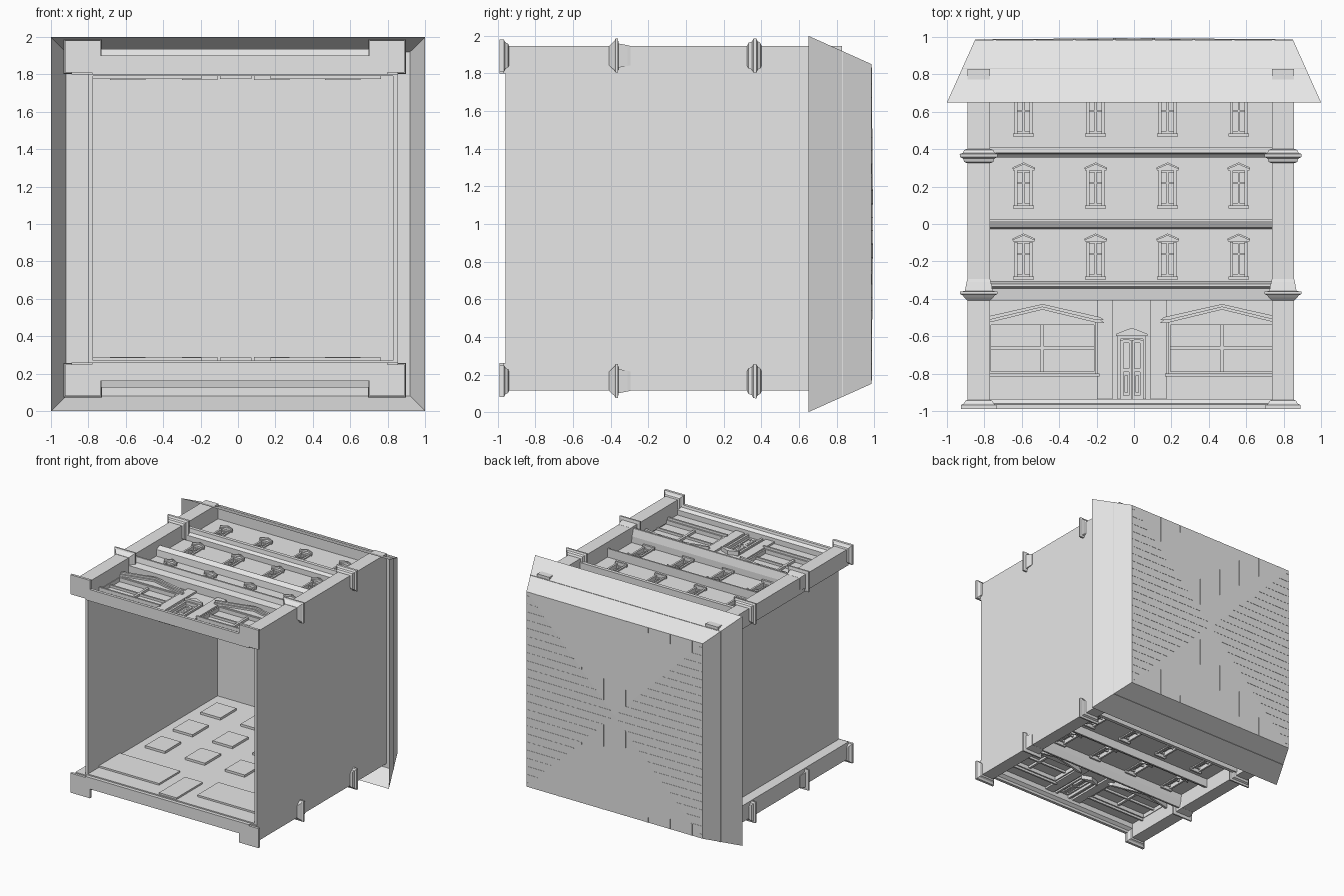
import bpy, bmesh, math
from mathutils import Vector

if "Cube" in bpy.data.objects:
    bpy.data.objects.remove(bpy.data.objects["Cube"])

MID_Z = 1.03          # front and rear facades mirror about this height
stone = bpy.data.materials.new("light_grey_stone")
stone.diffuse_color = (0.8, 0.8, 0.8, 1)
stone.use_nodes = True
stone.node_tree.nodes["Principled BSDF"].inputs["Base Color"].default_value = stone.diffuse_color


def prism(bm, poly, axis, a, b):
    """Extrude a 2D polygon along an axis: 'z' takes (x, y), 'x' takes (y, z)."""
    def pt(p, t):
        return (p[0], p[1], t) if axis == 'z' else (t, p[0], p[1])
    lo = [bm.verts.new(pt(p, a)) for p in poly]
    hi = [bm.verts.new(pt(p, b)) for p in poly]
    n = len(poly)
    bm.faces.new(lo[::-1])
    bm.faces.new(hi)
    for i in range(n):
        bm.faces.new((lo[i], lo[(i + 1) % n], hi[(i + 1) % n], hi[i]))


def box(bm, x0, x1, y0, y1, z0, z1):
    prism(bm, [(x0, y0), (x1, y0), (x1, y1), (x0, y1)], 'z', z0, z1)


def loft(bm, rect, steps):
    """Stack of rectangular rings along y; steps are (y, outward offset)."""
    x0, x1, z0, z1 = rect
    rings = []
    for y, o in steps:
        rings.append([bm.verts.new(p) for p in (
            (x0 - o, y, z0 - o), (x1 + o, y, z0 - o),
            (x1 + o, y, z1 + o), (x0 - o, y, z1 + o))])
    for r, s in zip(rings, rings[1:]):
        for i in range(4):
            j = (i + 1) % 4
            bm.faces.new((r[i], r[j], s[j], s[i]))
    bm.faces.new(rings[0])
    bm.faces.new(rings[-1][::-1])


def finish(name, bm, mirror=True, recalc=True):
    if recalc:
        bmesh.ops.recalc_face_normals(bm, faces=bm.faces[:])
    if mirror:
        geo = bmesh.ops.duplicate(bm, geom=bm.verts[:] + bm.edges[:] + bm.faces[:])["geom"]
        for v in geo:
            if isinstance(v, bmesh.types.BMVert):
                v.co.z = 2 * MID_Z - v.co.z
        bmesh.ops.reverse_faces(bm, faces=[f for f in geo if isinstance(f, bmesh.types.BMFace)])
    me = bpy.data.meshes.new(name)
    bm.to_mesh(me)
    bm.free()
    me.materials.append(stone)
    ob = bpy.data.objects.new(name, me)
    bpy.context.collection.objects.link(ob)
    return ob


WIN_X = (-0.59, -0.205, 0.18, 0.56)
WIN_Y = (-0.28, 0.10, 0.485)           # bottoms of the window openings
SHOP_X = (-0.49, 0.47)
DOOR_X = -0.012

# facade walls with real openings
holes = [(x - 0.045, x + 0.045, y, y + 0.185) for x in WIN_X for y in WIN_Y]
holes += [(x - 0.285, x + 0.285, -0.80, -0.53) for x in SHOP_X]
holes.append((DOOR_X - 0.075, DOOR_X + 0.075, -0.94, -0.60))
xs = sorted({-0.80, 0.855} | {round(h[i], 4) for h in holes for i in (0, 1)})
ys = sorted({-0.96, 0.83} | {round(h[i], 4) for h in holes for i in (2, 3)})
bm = bmesh.new()
for y0, y1 in zip(ys, ys[1:]):
    cy, start = (y0 + y1) / 2, None
    for x0, x1 in zip(xs, xs[1:]):
        cx = (x0 + x1) / 2
        solid = not any(h[0] < cx < h[1] and h[2] < cy < h[3] for h in holes)
        if solid and start is None:
            start = x0
        if start is not None and not solid:
            box(bm, start, x0, y0, y1, 1.79, 1.815)
            start = None
    if start is not None:
        box(bm, start, xs[-1], y0, y1, 1.79, 1.815)
finish("facade_wall", bm)

# upper windows: pane, frame bars, sill, gabled hood
panes, frames, trims = bmesh.new(), bmesh.new(), bmesh.new()
for x in WIN_X:
    for y in WIN_Y:
        box(panes, x - 0.095, x + 0.095, y - 0.02, y + 0.20, 1.77, 1.79)
        for s in (-1, 1):
            cx = x + s * 0.04
            box(frames, cx - 0.008, cx + 0.008, y, y + 0.185, 1.79, 1.825)
        box(frames, x - 0.005, x + 0.005, y, y + 0.185, 1.79, 1.806)
        for yy, h in ((y, 0.012), (y + 0.115, 0.01), (y + 0.175, 0.012)):
            box(frames, x - 0.04, x + 0.04, yy, yy + h, 1.79, 1.81)
        box(trims, x - 0.056, x + 0.056, y - 0.016, y, 1.80, 1.84)
        prism(trims, [(x - 0.058, y + 0.187), (x + 0.058, y + 0.187), (x + 0.058, y + 0.197),
                      (x, y + 0.226), (x - 0.058, y + 0.197)], 'z', 1.80, 1.83)
        prism(trims, [(x - 0.06, y + 0.192), (x, y + 0.218), (x + 0.06, y + 0.192),
                      (x + 0.06, y + 0.202), (x, y + 0.229), (x - 0.06, y + 0.202)], 'z', 1.83, 1.845)

# shop windows with wide gables
for x in SHOP_X:
    box(panes, x - 0.295, x + 0.295, -0.81, -0.52, 1.775, 1.79)
    box(frames, x - 0.01, x + 0.01, -0.80, -0.53, 1.79, 1.81)
    box(frames, x - 0.285, x + 0.285, -0.67, -0.655, 1.79, 1.81)
    for y0, y1 in ((-0.80, -0.788), (-0.54, -0.525)):
        box(frames, x - 0.285, x + 0.285, y0, y1, 1.79, 1.825)
    for s in (-1, 1):
        cx = x + s * 0.281
        box(frames, cx - 0.006, cx + 0.006, -0.80, -0.53, 1.79, 1.825)
    box(trims, x - 0.305, x + 0.305, -0.815, -0.80, 1.80, 1.845)
    prism(trims, [(x - 0.29, -0.525), (x + 0.29, -0.525), (x, -0.45)], 'z', 1.80, 1.83)
    for k, d in enumerate((0.0, 0.014)):
        prism(trims, [(x - 0.33, -0.528 + d), (x - 0.29, -0.528 + d), (x, -0.458 + d),
                      (x + 0.29, -0.528 + d), (x + 0.33, -0.528 + d),
                      (x + 0.31, -0.512 + d), (x, -0.442 + d), (x - 0.31, -0.512 + d)],
              'z', 1.81, 1.845 + 0.015 * k)

# door: two leaves with panels, surround and hood
door = bmesh.new()
box(door, DOOR_X - 0.085, DOOR_X + 0.085, -0.95, -0.59, 1.775, 1.79)
for s in (-1, 1):
    c = DOOR_X + s * 0.068
    box(door, c - 0.009, c + 0.009, -0.94, -0.60, 1.79, 1.83)
    for dx in (0.008, 0.052):
        c = DOOR_X + s * dx
        box(door, c - 0.007, c + 0.007, -0.94, -0.62, 1.79, 1.805)
    c = DOOR_X + s * 0.03
    box(door, c - 0.009, c + 0.009, -0.90, -0.81, 1.79, 1.80)
    for yy in (-0.935, -0.79, -0.635):
        box(door, c - 0.018, c + 0.018, yy, yy + 0.018, 1.79, 1.805)
box(door, DOOR_X - 0.07, DOOR_X + 0.07, -0.615, -0.60, 1.79, 1.83)
prism(door, [(DOOR_X - 0.085, -0.60), (DOOR_X + 0.085, -0.60), (DOOR_X + 0.085, -0.588),
             (DOOR_X, -0.555), (DOOR_X - 0.085, -0.588)], 'z', 1.80, 1.85)
finish("window_panes", panes)
finish("window_frames", frames)
finish("window_trim", trims)
finish("entrance_door", door)

# flat strips either side of the door
bm = bmesh.new()
for x0, x1 in ((-0.197, -0.115), (0.088, 0.175)):
    box(bm, x0, x1, -0.94, -0.41, 1.80, 1.832)
finish("door_piers", bm)

# horizontal cornices and plinth
bm = bmesh.new()
Z = 1.80
for prof in (
    [(-0.99, Z), (-0.99, 1.90), (-0.965, 1.90), (-0.96, 1.88), (-0.935, 1.86), (-0.935, Z)],
    [(-0.41, Z), (-0.41, 1.88), (-0.345, 1.89), (-0.335, 1.935), (-0.32, 1.935), (-0.305, 1.87), (-0.305, Z)],
    [(-0.028, Z), (-0.02, 1.87), (0.015, 1.89), (0.027, 1.89), (0.027, Z)],
    [(0.355, Z), (0.355, 1.86), (0.375, 1.88), (0.38, 1.915), (0.41, 1.915), (0.41, Z)],
):
    prism(bm, prof, 'x', -0.78, 0.80)
finish("cornices", bm)

# corner pilasters with base, middle and upper capitals
shafts, caps = bmesh.new(), bmesh.new()
for x0, x1 in ((-0.89, -0.77), (0.738, 0.855)):
    box(shafts, x0, x1, -0.97, 0.83, 1.80, 1.945)
    rect = (x0, x1, 1.845, 1.945)
    loft(caps, rect, [(-0.99, 0.035), (-0.968, 0.035), (-0.96, 0.02), (-0.945, 0.012), (-0.94, 0)])
    loft(caps, rect, [(-0.408, 0.002), (-0.392, 0.018), (-0.38, 0.028), (-0.375, 0.04),
                      (-0.362, 0.04), (-0.358, 0.014), (-0.31, 0.005), (-0.295, 0.001)])
    loft(caps, rect, [(0.325, 0.003), (0.332, 0.018), (0.35, 0.024), (0.358, 0.04),
                      (0.374, 0.042), (0.38, 0.026), (0.395, 0.018), (0.402, 0.002)])
finish("corner_pilasters", shafts)
finish("pilaster_capitals", caps)

# side walls and ceiling
for name, x0, x1 in (("left_wall", -0.80, -0.775), ("right_wall", 0.83, 0.855)):
    bm = bmesh.new()
    box(bm, x0, x1, -0.96, 0.83, 0.25, 1.81)
    finish(name, bm, mirror=False)
bm = bmesh.new()
box(bm, -0.92, 0.92, 0.825, 0.835, 0.08, 1.92)
finish("ceiling", bm, mirror=False)

# roof: steep open skirt with a very shallow hipped top
bm = bmesh.new()
def ring(y, h):
    return [bm.verts.new((sx * h, y, 1 + sz * h)) for sx, sz in ((-1, -1), (1, -1), (1, 1), (-1, 1))]
low, top = ring(0.65, 1.0), ring(0.985, 0.85)
apex = bm.verts.new((0, 0.992, 1))
for i in range(4):
    j = (i + 1) % 4
    bm.faces.new((low[i], low[j], top[j], top[i]))
    bm.faces.new((top[i], top[j], apex))
finish("roof", bm, mirror=False)

# raised seams on the shallow top, running from eave to hip
bm = bmesh.new()
def seam(side, t, w):
    """One thin rib: side 0/2 runs along z, side 1/3 along x."""
    m = abs(t)
    def place(along, across, lift):
        y = 0.985 + 0.007 * (0.85 - along) / 0.85 + lift
        p = Vector((across, y, along))
        a = side * math.pi / 2
        return (p.x * math.cos(a) - p.z * math.sin(a), p.y,
                1 + p.x * math.sin(a) + p.z * math.cos(a))
    v = [bm.verts.new(place(al, t + s * w, l)) for l in (-0.001, 0.002)
         for al, s in ((0.85, -1), (0.85, 1), (m, 1), (m, -1))]
    for f in ((3, 2, 1, 0), (4, 5, 6, 7), (0, 1, 5, 4), (1, 2, 6, 5), (2, 3, 7, 6), (3, 0, 4, 7)):
        bm.faces.new([v[i] for i in f])
for side in range(4):
    n, w = (8, 0.007) if side % 2 == 0 else (24, 0.002)
    for k in range(n):
        seam(side, -0.85 + 1.7 * (k + 0.5) / n, w)
finish("roof_seams", bm, mirror=False)
